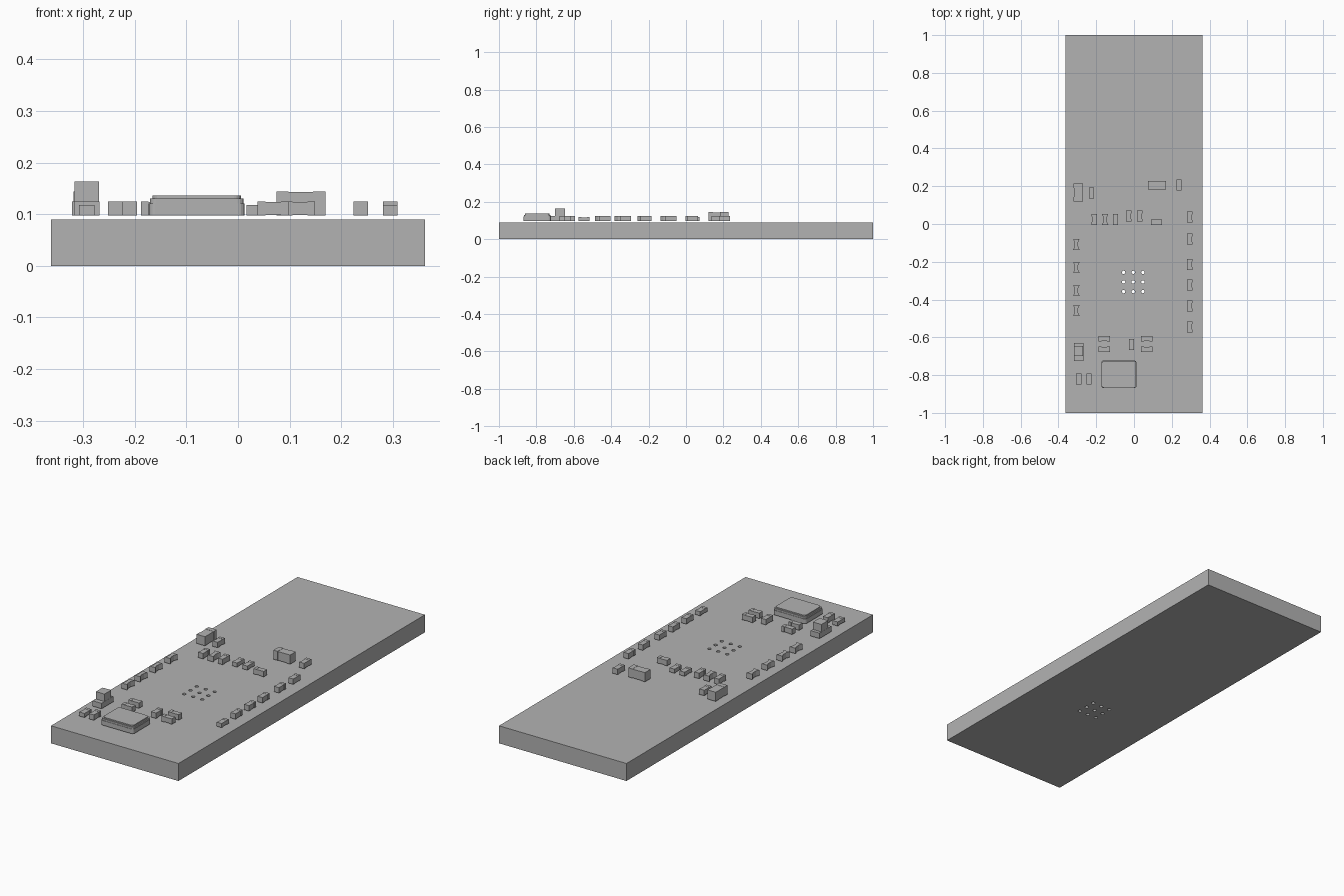
import bpy, bmesh, math
from mathutils import Matrix

cube = bpy.data.objects.get("Cube")
if cube:
    bpy.data.objects.remove(cube, do_unlink=True)

grey = bpy.data.materials.new("plain grey")
grey.use_nodes = True
colour = (0.45, 0.45, 0.45, 1)
grey.diffuse_color = colour
grey.node_tree.nodes["Principled BSDF"].inputs["Base Color"].default_value = colour

BASE = 0.097   # underside of the parts, just above the board
CHIP_TOP = 0.125
LOW_TOP = 0.118


def add_object(name, bm):
    bmesh.ops.recalc_face_normals(bm, faces=bm.faces)
    mesh = bpy.data.meshes.new(name)
    bm.to_mesh(mesh)
    bm.free()
    mesh.materials.append(grey)
    obj = bpy.data.objects.new(name, mesh)
    bpy.context.collection.objects.link(obj)
    return obj


def prism(bm, outline, z0, z1):
    face = bm.faces.new([bm.verts.new((x, y, z0)) for x, y in outline])
    top = bmesh.ops.extrude_face_region(bm, geom=[face])["geom"]
    for v in top:
        if isinstance(v, bmesh.types.BMVert):
            v.co.z = z1


def block(bm, x, y, sx, sy, z0, z1):
    sx, sy = sx / 2, sy / 2
    prism(bm, [(x - sx, y - sy), (x + sx, y - sy), (x + sx, y + sy), (x - sx, y + sy)], z0, z1)


def chip(name, x, y, sx, sy, top=CHIP_TOP):
    """Chip with two end caps and a slightly smaller body between them."""
    bm = bmesh.new()
    along_x = sx > sy
    length, cap, inset = max(sx, sy), max(sx, sy) * 0.25, 0.002
    for s in (-1, 1):
        off = s * (length - cap) / 2
        if along_x:
            block(bm, x + off, y, cap, sy, BASE, top)
        else:
            block(bm, x, y + off, sx, cap, BASE, top)
    if along_x:
        block(bm, x, y, sx - 2 * cap, sy - inset, BASE + inset / 2, top - inset / 2)
    else:
        block(bm, x, y, sx - inset, sy - 2 * cap, BASE + inset / 2, top - inset / 2)
    return add_object(name, bm)


def waisted_chip(name, x, y, sx=0.034, sy=0.058):
    """Chip whose plan narrows in the middle."""
    bm = bmesh.new()
    half = [(sx / 2, -sy / 2), (sx * 0.28, -sy * 0.2), (sx * 0.28, sy * 0.2), (sx / 2, sy / 2)]
    outline = half + [(-px, py) for px, py in reversed(half)]
    prism(bm, [(x + px, y + py) for px, py in outline], BASE, CHIP_TOP)
    return add_object(name, bm)


def rounded(cx, cy, sx, sy, r, steps=4):
    points = []
    for i, (qx, qy) in enumerate(((1, 1), (-1, 1), (-1, -1), (1, -1))):
        for k in range(steps + 1):
            a = math.pi / 2 * (i + k / steps)
            points.append((cx + qx * (sx / 2 - r) + r * math.cos(a),
                           cy + qy * (sy / 2 - r) + r * math.sin(a)))
    return points


# Board with a three by three group of through holes
bm = bmesh.new()
block(bm, 0, 0, 0.724, 2, 0, 0.09)
board = add_object("board", bm)
bm = bmesh.new()
for i in (-1, 0, 1):
    for j in (-1, 0, 1):
        bmesh.ops.create_cone(bm, cap_ends=True, segments=16, radius1=0.009, radius2=0.009,
                              depth=0.3, matrix=Matrix.Translation((-0.004 + i * 0.051, -0.307 + j * 0.051, 0.045)))
cutter = add_object("hole_cutter", bm)
cutter.hide_render = True
cutter.hide_viewport = True
cut = board.modifiers.new("holes", 'BOOLEAN')
cut.object = cutter
cut.operation = 'DIFFERENCE'
cut.solver = 'EXACT'
bpy.context.view_layer.update()
drilled = bpy.data.meshes.new_from_object(board.evaluated_get(bpy.context.evaluated_depsgraph_get()))
board.modifiers.clear()
board.data = drilled
bpy.data.objects.remove(cutter, do_unlink=True)

# Side columns
for y in (0.036, -0.08, -0.214, -0.323, -0.433):
    chip("left_chip", 0.295, y, 0.028, 0.058)
chip("left_low_chip", 0.295, -0.545, 0.028, 0.058, LOW_TOP)
for y in (-0.108, -0.23, -0.352, -0.458):
    waisted_chip("right_chip", -0.305, y)

# Row behind the holes
for x in (-0.21, -0.098):
    chip("row_chip", x, 0.025, 0.028, 0.058)
waisted_chip("row_waisted_chip", -0.153, 0.025)
for x in (-0.028, 0.03):
    chip("row_low_chip", x, 0.042, 0.028, 0.058, LOW_TOP)
chip("row_cross_chip", 0.12, 0.01, 0.058, 0.028)

# Rear parts
chip("rear_large_right", -0.295, 0.167, 0.048, 0.095, 0.144)
chip("rear_large_left", 0.122, 0.204, 0.095, 0.045, 0.144)
chip("rear_chip_right", -0.225, 0.165, 0.028, 0.058)
chip("rear_chip_left", 0.238, 0.206, 0.028, 0.058)

# Front parts
for x in (-0.158, 0.068):
    for y in (-0.607, -0.663):
        chip("front_cross_chip", x, y, 0.06, 0.028)
chip("front_middle_chip", -0.013, -0.638, 0.028, 0.058)
chip("front_low_chip", -0.293, -0.82, 0.03, 0.058, LOW_TOP)
chip("front_corner_chip", -0.238, -0.82, 0.028, 0.058)

# Tall part on a low foot
bm = bmesh.new()
block(bm, -0.293, -0.677, 0.05, 0.095, BASE, CHIP_TOP)
block(bm, -0.293, -0.673, 0.048, 0.054, CHIP_TOP, 0.163)
add_object("tall_part", bm)

# Metal can: base, rim and raised lid with rounded corners
bm = bmesh.new()
prism(bm, rounded(-0.08, -0.796, 0.186, 0.146, 0.012), BASE, 0.121)
prism(bm, rounded(-0.08, -0.796, 0.182, 0.142, 0.012), 0.121, 0.13)
prism(bm, rounded(-0.08, -0.796, 0.172, 0.132, 0.014), 0.13, 0.136)
add_object("metal_can", bm)
